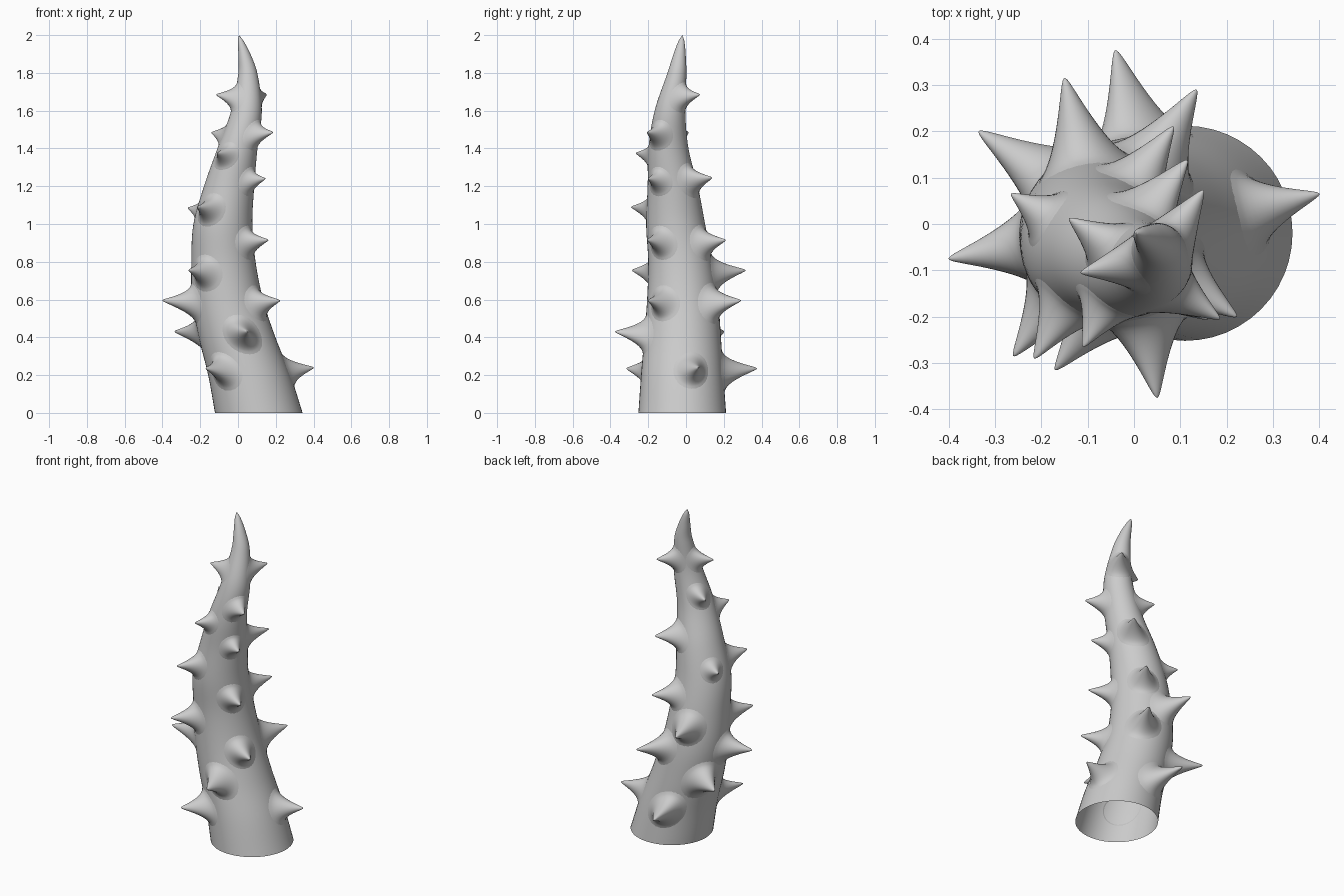
import bpy
import bmesh
import math
from mathutils import Vector

default_cube = bpy.data.objects.get("Cube")
if default_cube:
    bpy.data.objects.remove(default_cube, do_unlink=True)

# Horn spine: height, centre x, centre y, radius
SPINE = [
    (0, .11, -.02, .232), (.2, .06, -.02, .218), (.4, -.005, -.018, .203),
    (.6, -.055, -.018, .188), (.8, -.077, -.03, .17), (1, -.08, -.055, .156),
    (1.2, -.047, -.07, .133), (1.4, -.003, -.093, .106), (1.6, .045, -.085, .081),
    (1.8, .052, -.048, .05), (1.9, .034, -.034, .032), (1.97, .014, -.024, .015),
    (2, .005, -.02, 0),
]

# Spike tips: x, y, z
TIPS = [
    (.4, .065, .24), (-.04, .375, .235), (-.17, -.315, .235),
    (-.335, .2, .43), (.05, -.375, .43),
    (-.4, -.075, .595), (.135, .29, .595), (.222, -.2, .595),
    (-.15, .315, .755), (-.26, -.285, .755),
    (.085, .21, .915), (.16, -.205, .915),
    (-.265, .065, 1.085), (-.215, -.29, 1.09),
    (.115, .138, 1.245), (.145, -.2, 1.24), (-.11, -.265, 1.375),
    (-.14, .012, 1.485), (.185, -.205, 1.485),
    (.15, .073, 1.685), (-.115, -.105, 1.685),
]


def slope(i, axis):
    a, b = SPINE[max(i - 1, 0)], SPINE[min(i + 1, len(SPINE) - 1)]
    return (b[axis] - a[axis]) / (b[0] - a[0])


def spine_at(z):
    """Smoothly interpolated centre x, centre y and radius at a height."""
    i = max(k for k in range(len(SPINE) - 1) if SPINE[k][0] <= max(z, 0))
    a, b = SPINE[i], SPINE[i + 1]
    h = b[0] - a[0]
    t = min(max((z - a[0]) / h, 0), 1)
    return [a[n] * (1 + 2 * t) * (1 - t) ** 2 + b[n] * t * t * (3 - 2 * t)
            + h * t * (1 - t) * (slope(i, n) * (1 - t) - slope(i + 1, n) * t)
            for n in (1, 2, 3)]


def horn_surface(angle, z):
    x, y, r = spine_at(z)
    return Vector((x + r * math.cos(angle), y + r * math.sin(angle), z))


def skin_rings(bm, rings):
    """Join neighbouring closed rings of vertices with quads."""
    for low, high in zip(rings, rings[1:]):
        n = len(low)
        for i in range(n):
            j = (i + 1) % n
            bm.faces.new((low[i], low[j], high[j], high[i]))


def finish(bm, name, material):
    mesh = bpy.data.meshes.new(name)
    bm.to_mesh(mesh)
    bm.free()
    mesh.materials.append(material)
    for face in mesh.polygons:
        face.use_smooth = True
    obj = bpy.data.objects.new(name, mesh)
    bpy.context.collection.objects.link(obj)
    return obj


def build_horn(material, sides=48, steps=80):
    bm = bmesh.new()
    rings = []
    for k in range(steps):
        # rings crowd together towards the rounded tip
        z = 2 * (1 - (1 - k / steps) ** 1.4)
        rings.append([bm.verts.new(horn_surface(math.tau * i / sides, z))
                      for i in range(sides)])
    skin_rings(bm, rings)
    tip = bm.verts.new(horn_surface(0, 2))
    last = rings[-1]
    for i in range(sides):
        bm.faces.new((last[i], last[(i + 1) % sides], tip))
    finish(bm, "horn_body", material)


def build_spike(name, tip, material, sides=28, steps=16):
    """Flared spike whose foot follows the horn surface."""
    tip = Vector(tip)
    x, y, r = spine_at(tip.z)
    angle = math.atan2(tip.y - y, tip.x - x)
    base_z = tip.z - .015
    base = horn_surface(angle, base_z)
    reach = tip - base
    foot = .04 + .45 * reach.length
    outward = reach.normalized()
    blunt = .07

    def point(s, theta):
        p = horn_surface(angle + s * foot * math.cos(theta) / r,
                         base_z + s * foot * math.sin(theta))
        rounded = (math.hypot(s, blunt) - blunt) / (math.hypot(1, blunt) - blunt)
        sink = .003 if s == 1 else 0
        return p + reach * (1 - rounded) ** 2.2 - outward * sink

    bm = bmesh.new()
    rings = [[bm.verts.new(point((k / steps) ** 1.5, math.tau * i / sides))
              for i in range(sides)] for k in range(steps, 0, -1)]
    skin_rings(bm, rings)
    top = bm.verts.new(point(0, 0))
    for i in range(sides):
        bm.faces.new((rings[-1][i], rings[-1][(i + 1) % sides], top))
    finish(bm, name, material)


# Plain grey material
grey = bpy.data.materials.new("plain_grey")
grey.use_nodes = True
colour = (.6, .6, .6, 1)
grey.diffuse_color = colour
grey.node_tree.nodes["Principled BSDF"].inputs["Base Color"].default_value = colour

# Hollow horn, open at the foot, and its spikes
build_horn(grey)
for number, tip in enumerate(TIPS, 1):
    build_spike(f"spike_{number}", tip, grey)
